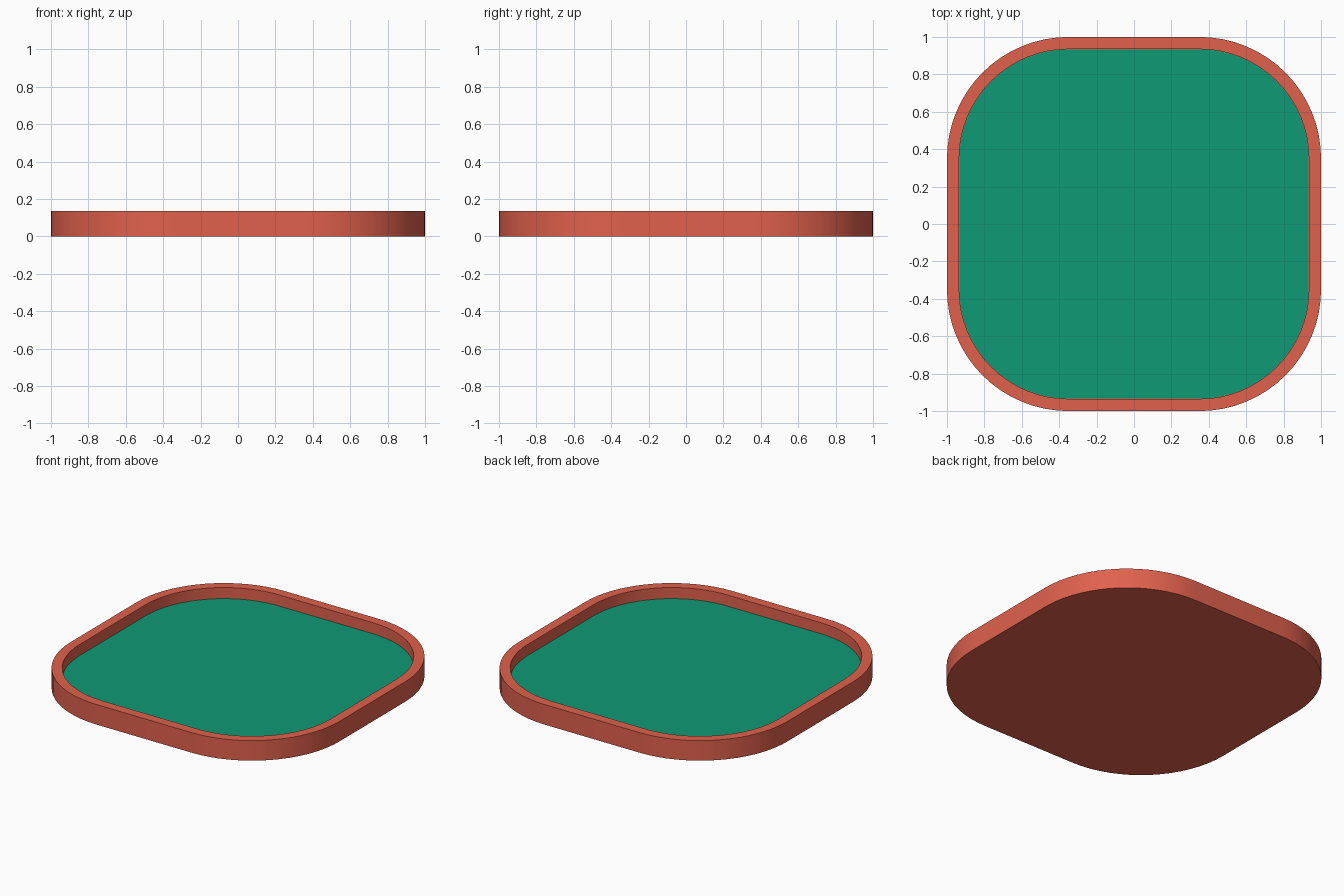
import bpy, bmesh, math

if "Cube" in bpy.data.objects:
    bpy.data.objects.remove(bpy.data.objects["Cube"])

STRAIGHT = 0.35   # half length of the straight sides
SEG = 16          # segments per rounded corner


def outline(half, z):
    """Rounded-square loop, concentric corners."""
    r = half - STRAIGHT
    pts = []
    for q, (sx, sy) in enumerate([(1, 1), (-1, 1), (-1, -1), (1, -1)]):
        for i in range(SEG + 1):
            a = math.pi / 2 * (q + i / SEG)
            pts.append((sx * STRAIGHT + r * math.cos(a),
                        sy * STRAIGHT + r * math.sin(a), z))
    return pts


def loft(name, levels, color):
    """Skin a stack of (half width, z) outlines and cap both ends."""
    bm = bmesh.new()
    loops = [[bm.verts.new(p) for p in outline(h, z)] for h, z in levels]
    for a, b in zip(loops, loops[1:]):
        n = len(a)
        for i in range(n):
            j = (i + 1) % n
            bm.faces.new((a[i], a[j], b[j], b[i]))
    bm.faces.new(loops[0][::-1])
    bm.faces.new(loops[-1])
    mesh = bpy.data.meshes.new(name)
    bm.to_mesh(mesh)
    bm.free()
    obj = bpy.data.objects.new(name, mesh)
    bpy.context.collection.objects.link(obj)
    mat = bpy.data.materials.new(name + "_color")
    mat.diffuse_color = color
    mat.use_nodes = True
    mat.node_tree.nodes["Principled BSDF"].inputs["Base Color"].default_value = mat.diffuse_color
    mesh.materials.append(mat)
    bpy.ops.object.select_all(action='DESELECT')
    obj.select_set(True)
    bpy.context.view_layer.objects.active = obj
    bpy.ops.object.shade_smooth_by_angle(angle=math.radians(30))
    return obj


# Tray: outer wall, flat rim, inner wall, pocket floor
loft("tray", [(1.0, 0), (1.0, 0.135), (0.935, 0.135), (0.935, 0.055)],
     (0.75, 0.12, 0.075, 1))

# Lining sheet on the pocket floor
loft("floor_lining", [(0.934, 0.055), (0.934, 0.061)],
     (0.005, 0.32, 0.18, 1))
